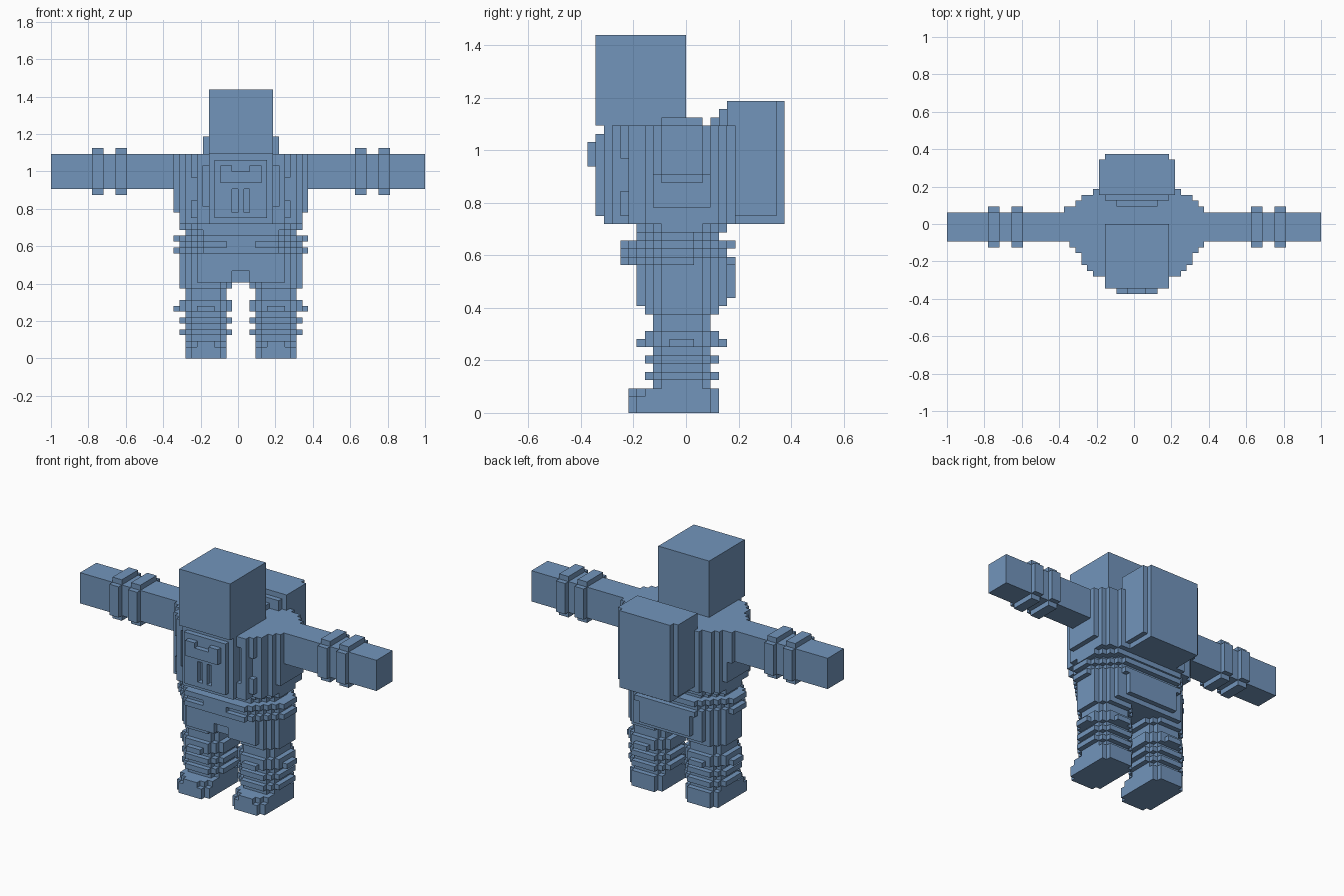
import bpy, bmesh

cube = bpy.data.objects.get("Cube")
if cube:
    bpy.data.objects.remove(cube, do_unlink=True)

U = 1 / 32  # size of one block

mat = bpy.data.materials.new("steel blue")
mat.use_nodes = True
colour = (0.17, 0.30, 0.50, 1)
mat.diffuse_color = colour
mat.node_tree.nodes["Principled BSDF"].inputs["Base Color"].default_value = colour


def box(x0, x1, y0, y1, z0, z1):
    """Block cells filling a box."""
    return {(x, y, z) for x in range(x0, x1) for y in range(y0, y1) for z in range(z0, z1)}


def rounded(x0, x1, y0, y1, z0, z1, n=1):
    """Box whose upright corners are cut in n one-block stairs."""
    cells = set()
    for k in range(n + 1):
        cells |= box(x0 + k, x1 - k, y0 + n - k, y1 - n + k, z0, z1)
    return cells


def mirror(cells):
    return {(-x, y, z) for x, y, z in cells}


SIDES = [((1, 0, 0), [(1, 0, 0), (1, 1, 0), (1, 1, 1), (1, 0, 1)]),
         ((-1, 0, 0), [(0, 0, 0), (0, 0, 1), (0, 1, 1), (0, 1, 0)]),
         ((0, 1, 0), [(0, 1, 0), (0, 1, 1), (1, 1, 1), (1, 1, 0)]),
         ((0, -1, 0), [(0, 0, 0), (1, 0, 0), (1, 0, 1), (0, 0, 1)]),
         ((0, 0, 1), [(0, 0, 1), (1, 0, 1), (1, 1, 1), (0, 1, 1)]),
         ((0, 0, -1), [(0, 0, 0), (0, 1, 0), (1, 1, 0), (1, 0, 0)])]


def build(name, cells):
    """Skin a set of cells and merge the flat areas."""
    bm = bmesh.new()
    verts = {}
    for c in sorted(cells):
        for d, corners in SIDES:
            if tuple(a + b for a, b in zip(c, d)) in cells:
                continue
            loop = []
            for k in corners:
                p = tuple(a + b for a, b in zip(c, k))
                if p not in verts:
                    verts[p] = bm.verts.new([a * U for a in p])
                loop.append(verts[p])
            bm.faces.new(loop)
    bmesh.ops.dissolve_limit(bm, angle_limit=0.01, verts=bm.verts[:], edges=bm.edges[:])
    me = bpy.data.meshes.new(name)
    bm.to_mesh(me)
    bm.free()
    me.materials.append(mat)
    ob = bpy.data.objects.new(name, me)
    bpy.context.collection.objects.link(ob)
    return ob


# Head
build("head", box(-5, 6, -11, 0, 35, 46))

# Torso: stacked depth slices give a stepped oval plan
torso = set()
for half, y0, y1, z0 in [(12, -3, 3, 29), (11, -4, 3, 25), (10, -5, 4, 23), (9, -7, 5, 23),
                         (8, -8, 5, 24), (7, -9, 6, 23), (5, -10, 6, 23)]:
    torso |= box(-half, half + 1, y0, y1, z0, 35)
torso -= box(12, 13, -12, 12, 0, 46)
# side recesses and shoulder strap grooves
notch = box(-8, -7, -9, -7, 27, 31) | box(-6, -5, -9, -8, 26, 33)
torso -= notch | mirror(notch)
build("torso", torso)

# Chest control box with slots and upper nozzle block
chest = box(-4, 5, -11, -10, 24, 34) | box(-3, 4, -12, -10, 30, 33)
chest -= box(-1, 0, -11, -10, 25, 29) | box(1, 2, -11, -10, 25, 29)
chest -= box(-1, 2, -12, -11, 32, 33)
build("chest_box", chest)

# Waist and belts
waist = rounded(-9, 10, -6, 4, 21, 22, 3) | rounded(-10, 11, -6, 5, 22, 23, 3)
build("waist", waist)
belts = rounded(-10, 11, -7, 5, 19, 20, 4)
for z in (18, 20):
    belts |= rounded(-11, 12, -8, 6, z, z + 1, 5)
belts |= box(-2, 3, -8, -6, 18, 21)
build("belts", belts)

# Hips with front and rear flaps
hips = rounded(-10, 11, -6, 5, 13, 18, 3) | box(-5, 6, 4, 6, 14, 18)
hips |= box(-7, -4, -6, -4, 13, 16) | box(5, 8, -6, -4, 13, 16)
thigh_top = rounded(-10, -1, -5, 4, 12, 13, 2)
hips |= thigh_top | mirror(thigh_top)
hips -= box(-1, 2, -8, -5, 13, 15)
build("hips", hips)

# Legs with padded rings, knee plates and boots
leg = rounded(-9, -2, -4, 3, 3, 12)
for z in (4, 6, 9):
    leg |= rounded(-10, -1, -5, 4, z, z + 1, 2)
leg |= rounded(-10, -1, -5, 4, 8, 9, 2)
leg |= box(-7, -4, -6, 5, 8, 9) | box(-11, -8, -2, 1, 8, 9)
boot = rounded(-9, -2, -7, 4, 0, 2) | rounded(-9, -2, -6, 4, 2, 3) | box(-7, -4, -7, -5, 2, 3)
for name, cells in (("leg", leg), ("boot", boot)):
    build("right_" + name, cells)
    build("left_" + name, mirror(cells))

# Arms with raised cuffs
cuffs = set()
for x in (-25, -21):
    cuffs |= box(x, x + 2, -3, 2, 28, 36) | box(x, x + 2, -4, 3, 29, 35)
build("right_arm", box(-32, -11, -3, 2, 29, 35) | cuffs)
build("left_arm", box(11, 32, -3, 2, 29, 35) | mirror(cuffs))

# Backpack and the collar joining it to the neck
build("backpack", box(-6, 7, 5, 11, 24, 38) | box(-5, 6, 5, 12, 23, 38))
build("rear_collar", box(-5, 6, 4, 5, 34, 37) | box(-3, 4, 3, 5, 34, 36))
